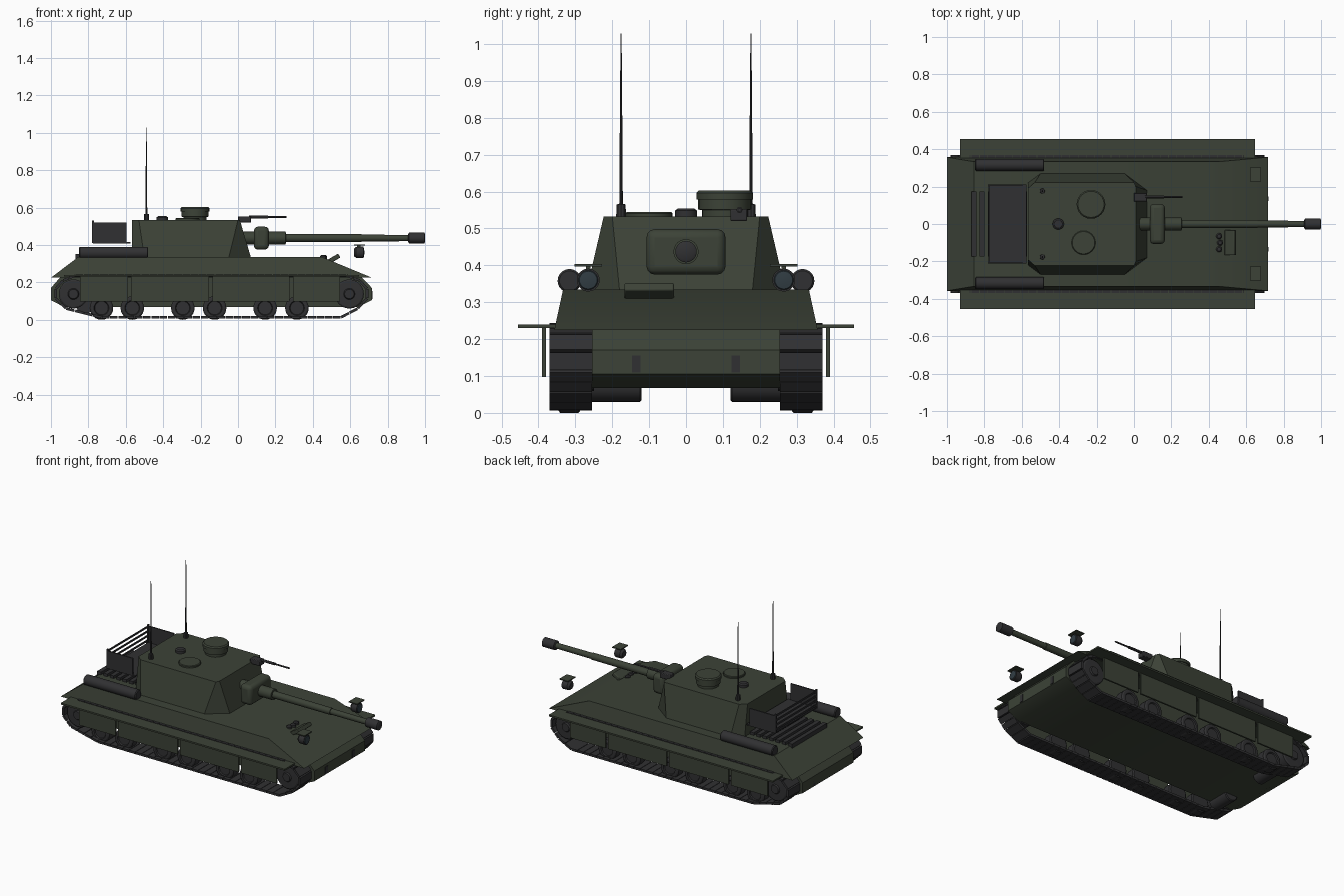
import bpy, bmesh, math
from mathutils import Vector, Matrix

if "Cube" in bpy.data.objects:
    bpy.data.objects.remove(bpy.data.objects["Cube"])


def material(name, rgb):
    m = bpy.data.materials.new(name)
    m.diffuse_color = (*rgb, 1)
    m.use_nodes = True
    m.node_tree.nodes["Principled BSDF"].inputs["Base Color"].default_value = m.diffuse_color
    return m


GREEN = material("olive_green", (0.045, 0.055, 0.038))
DARK = material("dark_metal", (0.03, 0.03, 0.032))
LENS = material("lamp_glass", (0.03, 0.045, 0.055))


def finish(name, bm, mat):
    bmesh.ops.recalc_face_normals(bm, faces=bm.faces)
    me = bpy.data.meshes.new(name)
    bm.to_mesh(me)
    bm.free()
    ob = bpy.data.objects.new(name, me)
    bpy.context.collection.objects.link(ob)
    me.materials.append(mat)
    return ob


def add_box(bm, x0, x1, y0, y1, z0, z1):
    c = Vector((x0 + x1, y0 + y1, z0 + z1)) / 2
    mtx = Matrix.Translation(c) @ Matrix.Diagonal((x1 - x0, y1 - y0, z1 - z0, 1))
    bmesh.ops.create_cube(bm, size=1, matrix=mtx)


def boxes(name, items, mat=GREEN, bevel=0, segments=2):
    bm = bmesh.new()
    for it in items:
        add_box(bm, *it)
    ob = finish(name, bm, mat)
    if bevel:
        mod = ob.modifiers.new("bevel", 'BEVEL')
        mod.width, mod.segments = bevel, segments
    return ob


def loft(name, rings, mat=GREEN):
    """Solid through matching rings of points."""
    bm = bmesh.new()
    vs = [[bm.verts.new(p) for p in r] for r in rings]
    n = len(vs[0])
    for a, b in zip(vs, vs[1:]):
        for i in range(n):
            bm.faces.new((a[i], a[(i + 1) % n], b[(i + 1) % n], b[i]))
    bm.faces.new(vs[0])
    bm.faces.new(vs[-1])
    return finish(name, bm, mat)


def turned(name, start, axis, profile, mat=GREEN, n=24):
    """Round part: profile is (distance along axis, radius)."""
    rot = Vector(axis).to_track_quat('Z', 'Y')
    rings = []
    for d, r in profile:
        rings.append([Vector(start) + rot @ Vector((r * math.cos(a), r * math.sin(a), d))
                      for a in (2 * math.pi * i / n for i in range(n))])
    return loft(name, rings, mat)


def mirrored_outline(half, z):
    return [(x, y, z) for x, y in half] + [(x, -y, z) for x, y in reversed(half)]


X, Y, Z = (1, 0, 0), (0, 1, 0), (0, 0, 1)

# Hull
lower = [(-.93, .068), (-1, .105), (-1, .17), (-.95, .228), (.66, .228), (.716, .17), (.716, .105), (.64, .068)]
loft("lower_hull", [[(x, y, z) for x, z in lower] for y in (-.255, .255)])
loft("upper_hull", [mirrored_outline([(-1, .357), (.716, .357)], .225),
                    mirrored_outline([(-.855, .333), (.45, .333)], .335)])
boxes("tow_hooks", [(x, x + .03, s * .135 - .012, s * .135 + .012, .11, .155)
                    for s in (-1, 1) for x in (-1.0, .69)], DARK)

# Turret shell
loft("turret", [mirrored_outline([(-.567, .22), (-.5, .27), (-.05, .27), (.07, .18)], .33),
                mirrored_outline([(-.567, .19), (-.53, .223), (0, .223), (.01, .2)], .533)])

# Gun
boxes("mantlet", [(.085, .165, -.107, .107, .375, .498)], GREEN, .022, 3)
turned("gun_barrel", (.03, 0, .437), X, [(0, .034), (.225, .034), (.226, .022), (.63, .021), (.631, .018), (.89, .017)])
turned("muzzle_brake", (.91, 0, .437), X, [(0, .022), (.004, .029), (.086, .029), (.09, .022)], DARK)

# Roof fittings
turned("cupola", (-.23, .105, .53), Z, [(0, .062), (.02, .062), (.021, .072), (.048, .072), (.049, .077),
                                        (.066, .077), (.073, .07)])
turned("loader_hatch", (-.27, -.1, .53), Z, [(0, .064), (.011, .064), (.015, .06)])
turned("roof_vent", (-.405, 0, .53), Z, [(0, .03), (.018, .03), (.024, .022)], DARK)
boxes("machine_gun_mount", [(0, .07, .12, .166, .52, .553)], DARK, .004)
turned("machine_gun_barrel", (.06, .145, .55), X, [(0, .008), (.1, .008), (.101, .005), (.2, .005)], DARK, 12)

# Turret rear basket with slatted back
basket = [(-.775, -.575, -.21, .21, .408, .416)]
for s in (-1, 1):
    basket.append((-.775, -.595, s * .207 - .004, s * .207 + .004, .41, .52))
    basket.append((-.78, -.77, s * .205 - .005, s * .205 + .005, .41, .53))
for i in range(4):
    z = .425 + i * .029
    basket.append((-.778, -.772, -.207, .207, z, z + .011))
boxes("stowage_basket", basket, DARK)

# Engine deck louvres
boxes("engine_grille", [(-.87 + i * .045, -.843 + i * .045, -.175, .175, .325, .352) for i in range(7)], DARK)

# Driver visor and bolts on the sloped front
visor = boxes("driver_visor", [(-.03, .03, -.067, .067, -.012, .012)], GREEN, .004)
visor.location = (.515, -.1, .328)
visor.rotation_euler = (0, math.radians(-30), 0)
for i, (x, y) in enumerate([(.455, -.065), (.455, -.135), (.46, -.1)]):
    turned(f"front_periscope_{i}", (x, y, .31), Z, [(0, .016), (.03, .016), (.036, .01)], DARK, 16)

# Track path around the running gear
path = [(-.73, .013), (.55, .013), (.64, .06), (.69, .115), (.69, .165), (.65, .21), (.58, .236),
        (-.87, .236), (-.935, .21), (-.975, .165), (-.975, .115), (-.92, .06)]
path = [Vector((x, 0, z)) for x, z in path]


def add_links(bm, y0, y1, pitch=.044):
    for a, b in zip(path, path[1:] + path[:1]):
        d = b - a
        count = max(1, round(d.length / pitch))
        step = d.length / count
        rot = Matrix.Rotation(-math.atan2(d.z, d.x), 4, 'Y')
        for i in range(count):
            c = a + d * ((i + .5) / count) + Vector((0, (y0 + y1) / 2, 0))
            bmesh.ops.create_cube(bm, size=1, matrix=Matrix.Translation(c) @ rot @
                                  Matrix.Diagonal((step * .93, y1 - y0, .014, 1)))


for s, side in ((-1, "right"), (1, "left")):
    bm = bmesh.new()
    add_links(bm, min(s * .255, s * .37), max(s * .255, s * .37))
    finish(f"{side}_track", bm, DARK)

    # Road wheels, sprocket and idler
    for i, x in enumerate((-.73, -.565, -.295, -.125, .145, .315)):
        turned(f"{side}_road_wheel_{i}", (x, s * .285, .063), (0, s, 0),
               [(0, .055), (.006, .063), (.056, .063), (.062, .055), (.063, .04), (.056, .036)], DARK)
    for part, x in (("sprocket", .595), ("idler", -.88)):
        turned(f"{side}_{part}", (x, s * .25, .138), (0, s, 0),
               [(0, .078), (.1, .078), (.105, .07), (.106, .03), (.115, .025)], DARK)

    # Fender and skirt panels
    ys = sorted((s * .35, s * .455))
    boxes(f"{side}_fender", [(-.93, .648, *ys, .23, .24)])
    ys = sorted((s * .38, s * .39))
    edges = (-.855, -.58, -.145, .285, .555)
    boxes(f"{side}_skirt", [(a + .009, b - .009, *ys, .097, .232) for a, b in zip(edges, edges[1:])])

    # Stowage tube beside the engine deck and rear silencer
    turned(f"{side}_deck_tube", (-.85, s * .316, .358), X,
           [(0, .027), (.005, .032), (.365, .032), (.37, .027)], DARK)
    turned(f"{side}_silencer", (-.82, s * .12, .075), (0, s, 0), [(0, .04), (.005, .045), (.14, .045)], DARK)

    # Hovering headlight with its cover plate
    turned(f"{side}_headlight", (.62, s * .265, .36), X, [(0, .02), (.012, .03), (.05, .031)], DARK)
    turned(f"{side}_headlight_glass", (.668, s * .265, .36), X, [(0, .028), (.005, .024), (.007, .01)], LENS)
    boxes(f"{side}_headlight_cover", [(.62, .68, s * .265 - .037, s * .265 + .037, .397, .403),
                                      (.635, .655, s * .265 - .006, s * .265 + .006, .385, .4)])

    # Whip antenna
    turned(f"{side}_antenna", (-.49, s * .176, .53), Z,
           [(0, .014), (.035, .013), (.037, .005), (.2, .004), (.498, .0015)], DARK, 10)

# Smooth shading on the round parts
bpy.ops.object.select_all(action='SELECT')
bpy.context.view_layer.objects.active = bpy.data.objects["turret"]
bpy.ops.object.shade_smooth_by_angle(angle=math.radians(30))
